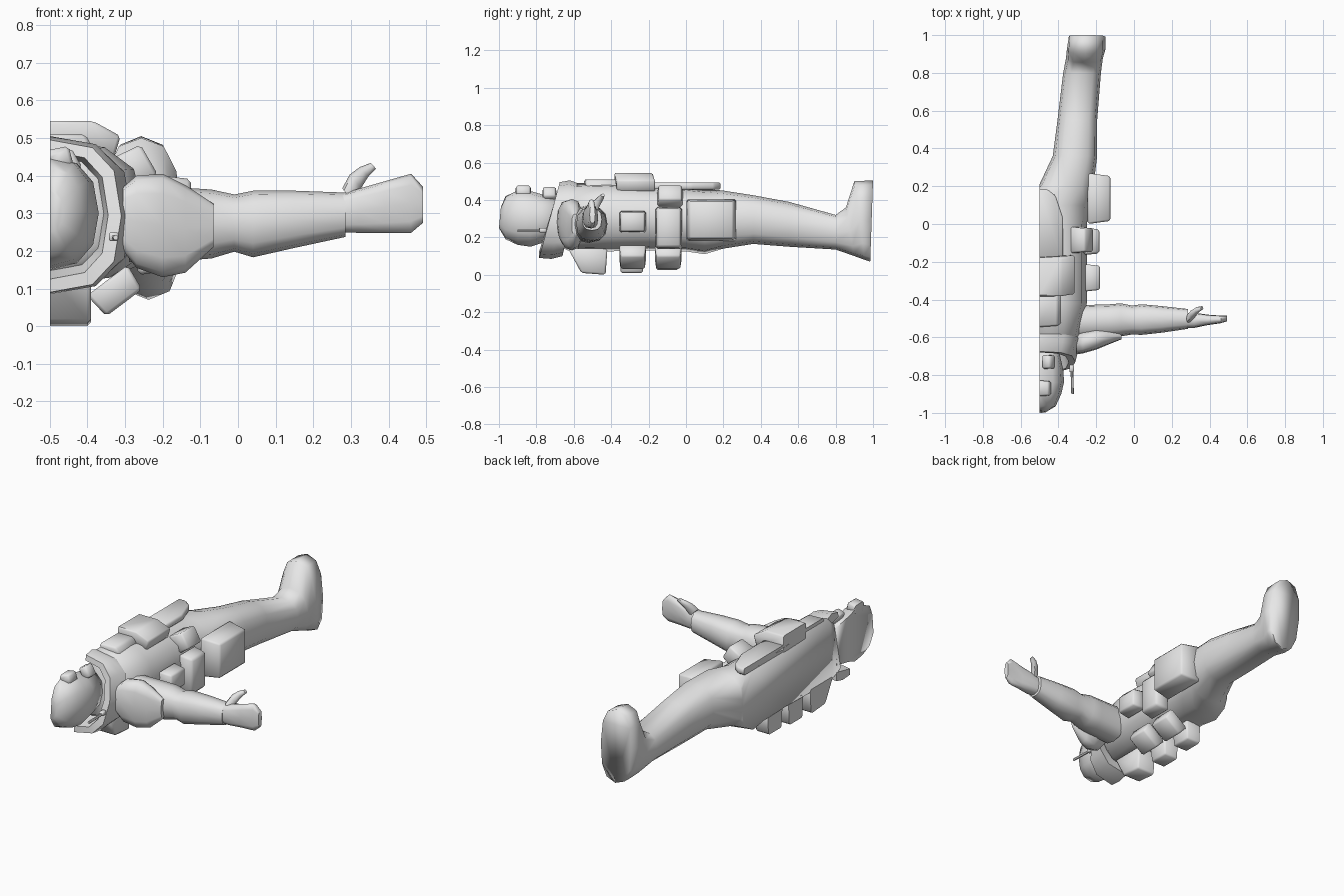
import bpy, bmesh, math
from mathutils import Vector, Matrix

CUT = -0.5  # the figure is a half, cut off flat on this plane
grey = bpy.data.materials.new("light_grey")
grey.diffuse_color = (0.8, 0.8, 0.8, 1)


def finish(name, bm, bevel=0, angle=50):
    bmesh.ops.remove_doubles(bm, verts=bm.verts[:], dist=1e-5)
    bmesh.ops.recalc_face_normals(bm, faces=bm.faces)
    if bevel:
        bmesh.ops.bevel(bm, geom=bm.edges[:], offset=bevel, segments=1,
                        affect='EDGES', clamp_overlap=True)
    bmesh.ops.bisect_plane(bm, geom=bm.verts[:] + bm.edges[:] + bm.faces[:], dist=1e-5,
                           plane_co=(CUT, 0, 0), plane_no=(1, 0, 0), clear_inner=True)
    # close the flat cut
    rim = [e for e in bm.edges if e.is_boundary and all(abs(v.co.x - CUT) < 1e-4 for v in e.verts)]
    if rim:
        bmesh.ops.holes_fill(bm, edges=rim, sides=0)
        bmesh.ops.recalc_face_normals(bm, faces=bm.faces)
    me = bpy.data.meshes.new(name)
    bm.to_mesh(me)
    bm.free()
    me.materials.append(grey)
    ob = bpy.data.objects.new(name, me)
    bpy.context.collection.objects.link(ob)
    bpy.ops.object.select_all(action='DESELECT')
    ob.select_set(True)
    bpy.context.view_layer.objects.active = ob
    bpy.ops.object.shade_smooth_by_angle(angle=math.radians(angle))


def loft(name, rings, n=12, p=0.8, caps=True, angle=50):
    """Each ring is (centre, half axis u, half axis v)."""
    bm = bmesh.new()
    loops = []
    for c, u, v in rings:
        loop = []
        for i in range(n):
            a = 2 * math.pi * i / n
            cu, sv = math.cos(a), math.sin(a)
            cu = math.copysign(abs(cu) ** p, cu)
            sv = math.copysign(abs(sv) ** p, sv)
            loop.append(bm.verts.new(Vector(c) + Vector(u) * cu + Vector(v) * sv))
        loops.append(loop)
    for a, b in zip(loops, loops[1:]):
        for i in range(n):
            j = (i + 1) % n
            bm.faces.new((a[i], a[j], b[j], b[i]))
    if caps:
        bm.faces.new(loops[0])
        bm.faces.new(loops[-1])
    finish(name, bm, angle=angle)


def ring_y(yl, yh, xi, xo, zl, zh, lean=0):
    return (((xi + xo) / 2, (yl + yh) / 2, (zl + zh) / 2),
            ((xo - xi) / 2, 0, 0), (lean, (yh - yl) / 2, (zh - zl) / 2))


def half_y(yl, yh, xo, zl, zh):
    return ring_y(yl, yh, 2 * CUT - xo, xo, zl, zh)


def ring_x(x, yl, yh, zl, zh):
    return ((x, (yl + yh) / 2, (zl + zh) / 2), (0, (yh - yl) / 2, 0), (0, 0, (zh - zl) / 2))


def prism(name, pts, depth, bevel=0.015):
    bm = bmesh.new()
    f = bm.faces.new([bm.verts.new(q) for q in pts])
    r = bmesh.ops.extrude_face_region(bm, geom=[f])
    bmesh.ops.translate(bm, vec=depth, verts=[v for v in r['geom'] if isinstance(v, bmesh.types.BMVert)])
    finish(name, bm, bevel)


def pouch(name, centre, size, tilt=0, bevel=0.009):
    """Box whose outer (+x) face is a little smaller, turned about y."""
    bm = bmesh.new()
    bmesh.ops.create_cube(bm, size=1)
    for v in bm.verts:
        if v.co.x > 0:
            v.co.y *= 0.88
            v.co.z *= 0.88
        v.co = Vector(v.co[i] * size[i] for i in range(3))
    bmesh.ops.transform(bm, verts=bm.verts, matrix=Matrix.Translation(centre)
                        @ Matrix.Rotation(math.radians(tilt), 4, 'Y'))
    finish(name, bm, bevel)


# torso, leg and boot in one skin
loft("body_and_leg", [
    half_y(-0.70, -0.64, -0.37, 0.16, 0.44),
    half_y(-0.63, -0.60, -0.29, 0.13, 0.49),
    half_y(-0.42, -0.42, -0.25, 0.125, 0.495),
    half_y(-0.20, -0.20, -0.25, 0.13, 0.48),
    half_y(0.0, 0.0, -0.25, 0.125, 0.47),
    half_y(0.10, 0.10, -0.23, 0.11, 0.46),
    ring_y(0.20, 0.20, -0.505, -0.215, 0.14, 0.45),
    ring_y(0.36, 0.36, -0.43, -0.195, 0.165, 0.425),
    ring_y(0.55, 0.55, -0.405, -0.195, 0.15, 0.39),
    ring_y(0.80, 0.80, -0.375, -0.175, 0.135, 0.32),
    ring_y(0.90, 0.855, -0.36, -0.165, 0.10, 0.36),
    ring_y(0.955, 0.90, -0.355, -0.15, 0.08, 0.50, -0.005),
    ring_y(0.985, 1.0, -0.345, -0.15, 0.07, 0.505, -0.01)], p=0.78, angle=100)

# head
loft("head", [
    half_y(-1.0, -0.99, -0.465, 0.25, 0.36),
    half_y(-0.965, -0.965, -0.415, 0.19, 0.42),
    half_y(-0.90, -0.90, -0.385, 0.16, 0.45),
    half_y(-0.83, -0.84, -0.37, 0.15, 0.45),
    half_y(-0.77, -0.77, -0.375, 0.17, 0.43),
    half_y(-0.66, -0.66, -0.40, 0.19, 0.41)], p=0.85, angle=100)
pouch("goggle", (-0.475, -0.87, 0.445), (0.065, 0.085, 0.06), -15)
pouch("mouthpiece", (-0.45, -0.73, 0.435), (0.05, 0.075, 0.07), -30)

# collar ring around the neck
collar = [half_y(-0.66, -0.58, -0.28, 0.10, 0.49),
          half_y(-0.72, -0.62, -0.295, 0.085, 0.505),
          half_y(-0.785, -0.675, -0.31, 0.09, 0.495),
          half_y(-0.785, -0.68, -0.345, 0.125, 0.465),
          half_y(-0.66, -0.62, -0.36, 0.15, 0.45)]
loft("collar", collar + collar[:1], p=0.75, caps=False)
loft("antenna", [ring_y(y, y, x - 0.007, x + 0.007, 0.228, 0.243)
                 for y, x in ((-0.74, -0.33), (-0.90, -0.325))], n=6, p=1)
pouch("antenna_base", (-0.33, -0.765, 0.238), (0.025, 0.04, 0.025), bevel=0.004)

# arm, shoulder pad, hand and thumb
loft("arm", [
    ring_x(-0.29, -0.61, -0.43, 0.17, 0.37),
    ring_x(-0.13, -0.60, -0.425, 0.175, 0.367),
    ring_x(-0.07, -0.595, -0.42, 0.18, 0.363),
    ring_x(-0.01, -0.585, -0.432, 0.198, 0.35),
    ring_x(0.04, -0.587, -0.425, 0.183, 0.36),
    ring_x(0.15, -0.575, -0.435, 0.208, 0.36),
    ring_x(0.285, -0.555, -0.45, 0.237, 0.355)])
loft("shoulder_pad", [
    ring_x(-0.305, -0.69, -0.58, 0.20, 0.37),
    ring_x(-0.27, -0.685, -0.57, 0.155, 0.40),
    ring_x(-0.20, -0.665, -0.555, 0.13, 0.405),
    ring_x(-0.14, -0.64, -0.56, 0.142, 0.375),
    ring_x(-0.065, -0.61, -0.575, 0.21, 0.325)], p=0.7)
loft("hand", [
    ring_x(0.27, -0.55, -0.47, 0.25, 0.35),
    ring_x(0.32, -0.55, -0.47, 0.248, 0.365),
    ring_x(0.39, -0.535, -0.48, 0.248, 0.385),
    ring_x(0.46, -0.525, -0.485, 0.248, 0.405),
    ring_x(0.492, -0.515, -0.485, 0.275, 0.37)], p=0.7)
loft("thumb", [((x, y, z), (0, r, 0), (r * 0.7, 0, -r * 0.8)) for x, y, z, r in (
    (0.295, -0.50, 0.345, 0.026), (0.312, -0.475, 0.385, 0.022),
    (0.335, -0.455, 0.41, 0.016), (0.36, -0.445, 0.426, 0.01))], n=8, p=0.9)

# chest pouches and the long front flap
prism("chest_pouch", [(-0.7, -0.385, 0.455), (-0.7, -0.385, 0.545), (-0.385, -0.385, 0.545),
                      (-0.312, -0.37, 0.505), (-0.33, -0.37, 0.445)], (0, 0.205, 0), 0.008)
prism("upper_chest_pouch", [(-0.7, -0.56, 0.45), (-0.7, -0.56, 0.512), (-0.405, -0.54, 0.51),
                            (-0.375, -0.53, 0.45)], (0, 0.175, 0), 0.01)
prism("front_flap", [(-0.7, -0.19, 0.455), (-0.375, -0.19, 0.455), (-0.375, 0.03, 0.455),
                     (-0.415, 0.15, 0.455), (-0.46, 0.185, 0.455), (-0.7, 0.185, 0.455)],
      (0, 0, 0.038), 0.008)

# back pack
prism("back_pack", [(-0.7, -0.63, 0.14), (-0.7, -0.56, 0.01), (-0.7, -0.43, 0.0), (-0.7, -0.42, 0.14)],
      (0.31, 0, 0), 0.01)

# pouches round the waist and on the thigh
pouch("thigh_pouch", (-0.185, 0.135, 0.292), (0.12, 0.27, 0.225), bevel=0.01)
pouch("waist_pouch_side", (-0.225, -0.092, 0.25), (0.085, 0.145, 0.23), bevel=0.012)
pouch("waist_pouch_front", (-0.275, -0.085, 0.42), (0.09, 0.14, 0.105), -30)
pouch("rib_pouch_side", (-0.22, -0.285, 0.283), (0.08, 0.145, 0.115))
for y, low in ((-0.29, 0.01), (-0.1, 0.025)):
    pouch("back_pouch_outer", (-0.325, y + 0.005, 0.092), (0.075, 0.145, 0.135), 53)
    pouch("back_pouch_centre", (-0.5, y, (low + 0.14) / 2), (0.14 - low, 0.135, 0.19), 90)
